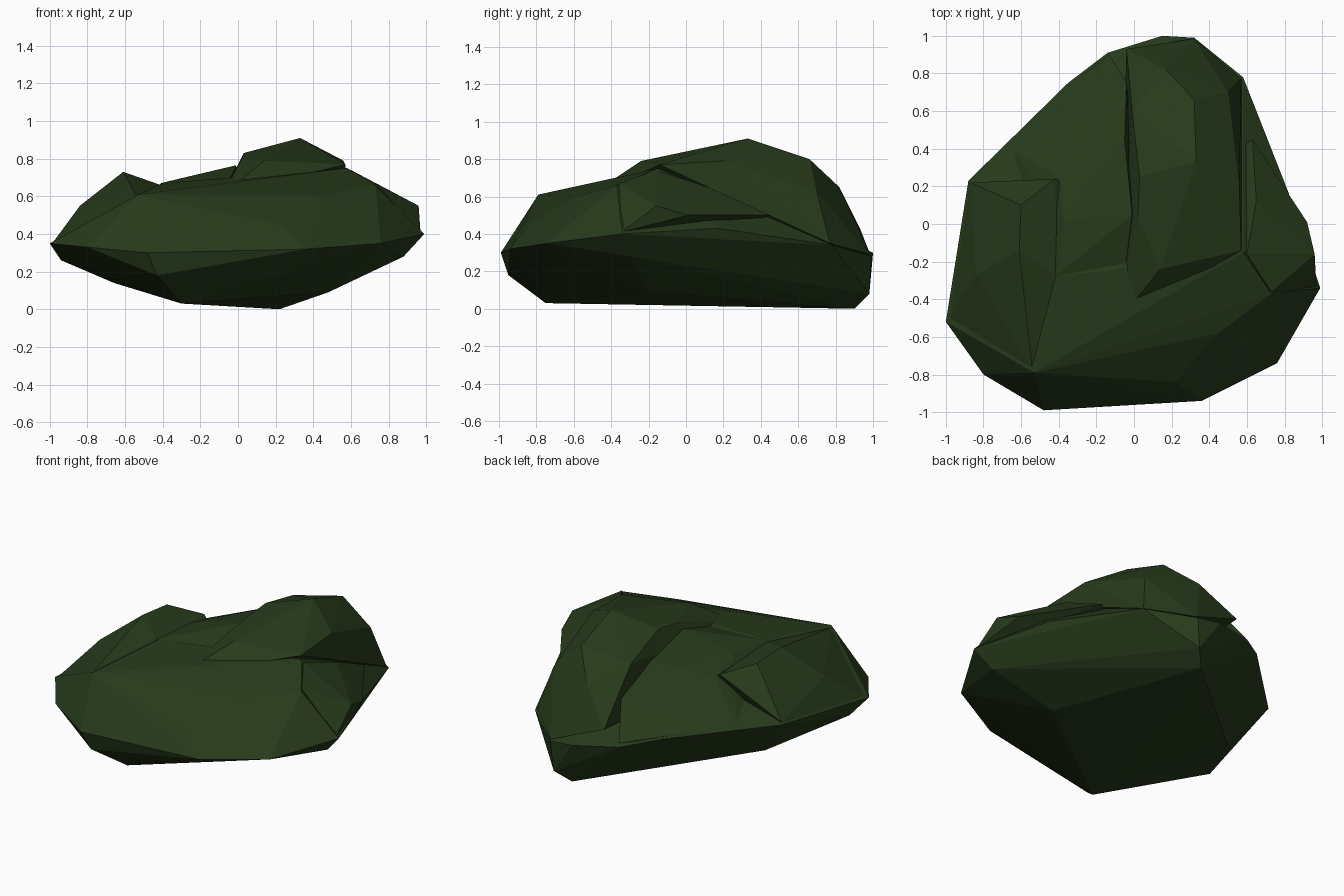
import bpy, bmesh

mat = bpy.data.materials.new("dark_green")
mat.diffuse_color = (0.02, 0.042, 0.011, 1)
CORE = (0.05, 0, .3)    # every lump is rooted here, inside the body


def lobe(name, points):
    """Faceted convex lump wrapped around the core and a few key points."""
    bm = bmesh.new()
    for p in [CORE] + points:
        bm.verts.new(p)
    bmesh.ops.convex_hull(bm, input=bm.verts)
    loose = [v for v in bm.verts if not v.link_faces]
    bmesh.ops.delete(bm, geom=loose, context='VERTS')
    bmesh.ops.recalc_face_normals(bm, faces=bm.faces)
    me = bpy.data.meshes.new(name)
    bm.to_mesh(me)
    bm.free()
    me.materials.append(mat)
    ob = bpy.data.objects.new(name, me)
    bpy.context.collection.objects.link(ob)
    return ob


# body: outer rim, keel-like underside and sloping front
bush = lobe("bush", [
    (-.48, -.99, .30), (.36, -.94, .32), (-.43, -.95, .18), (.76, -.74, .35),
    (.99, -.34, .40), (.82, .17, .43), (.58, .78, .34), (.32, .99, .28),
    (.15, 1, .30), (-.14, .91, .33), (-.35, .75, .38), (-.88, .23, .42),
    (-1, -.52, .35), (-.80, -.80, .33), (-.94, -.40, .26),
    (-.30, -.75, .03), (.22, .90, 0), (.30, .98, .08), (.48, -.2, .09),
    (.88, -.3, .28), (-.66, .10, .14), (-.53, -.79, .61), (.22, -.84, .45),
    (.45, -.58, .60), (.73, -.37, .66), (.58, -.15, .75), (-.40, -.28, .67)])

parts = [
    # high ridge running to the back
    lobe("ridge", [
        (.14, -.24, .79), (.02, .04, .80), (.33, .33, .91), (.32, .66, .80),
        (.03, .25, .83), (-.01, .60, .74), (.17, .82, .65), (.50, .70, .62),
        (-.04, .93, .43), (.32, .985, .29), (.57, .77, .35), (.56, .20, .79),
        (.57, -.14, .77), (-.08, -.51, .61)]),
    # middle shoulder beside the ridge
    lobe("middle_lobe", [
        (-.41, -.27, .67), (-.01, .05, .765), (-.05, .45, .71),
        (-.04, .75, .57), (-.13, .90, .35), (-.34, .74, .39), (-.37, .02, .68),
        (-.39, .25, .62), (-.66, .40, .41), (-.08, -.5, .61)]),
    # left shoulder
    lobe("left_lobe", [
        (-.61, -.14, .73), (-.84, -.27, .55), (-.60, .10, .71),
        (-.42, .24, .64), (-.87, .22, .43), (-.41, -.28, .66),
        (-.54, -.78, .60), (-.98, -.50, .36)]),
    # right shoulder
    lobe("right_lobe", [
        (.96, -.16, .55), (.92, .01, .50), (.73, -.36, .67), (.60, -.16, .74),
        (.65, .12, .65), (.63, .45, .50), (.97, -.34, .41)]),
]

# fuse into one faceted skin
bpy.context.view_layer.objects.active = bush
for other in parts:
    m = bush.modifiers.new("fuse", 'BOOLEAN')
    m.operation = 'UNION'
    m.solver = 'EXACT'
    m.object = other
    bpy.ops.object.modifier_apply(modifier=m.name)
    bpy.data.objects.remove(other)
